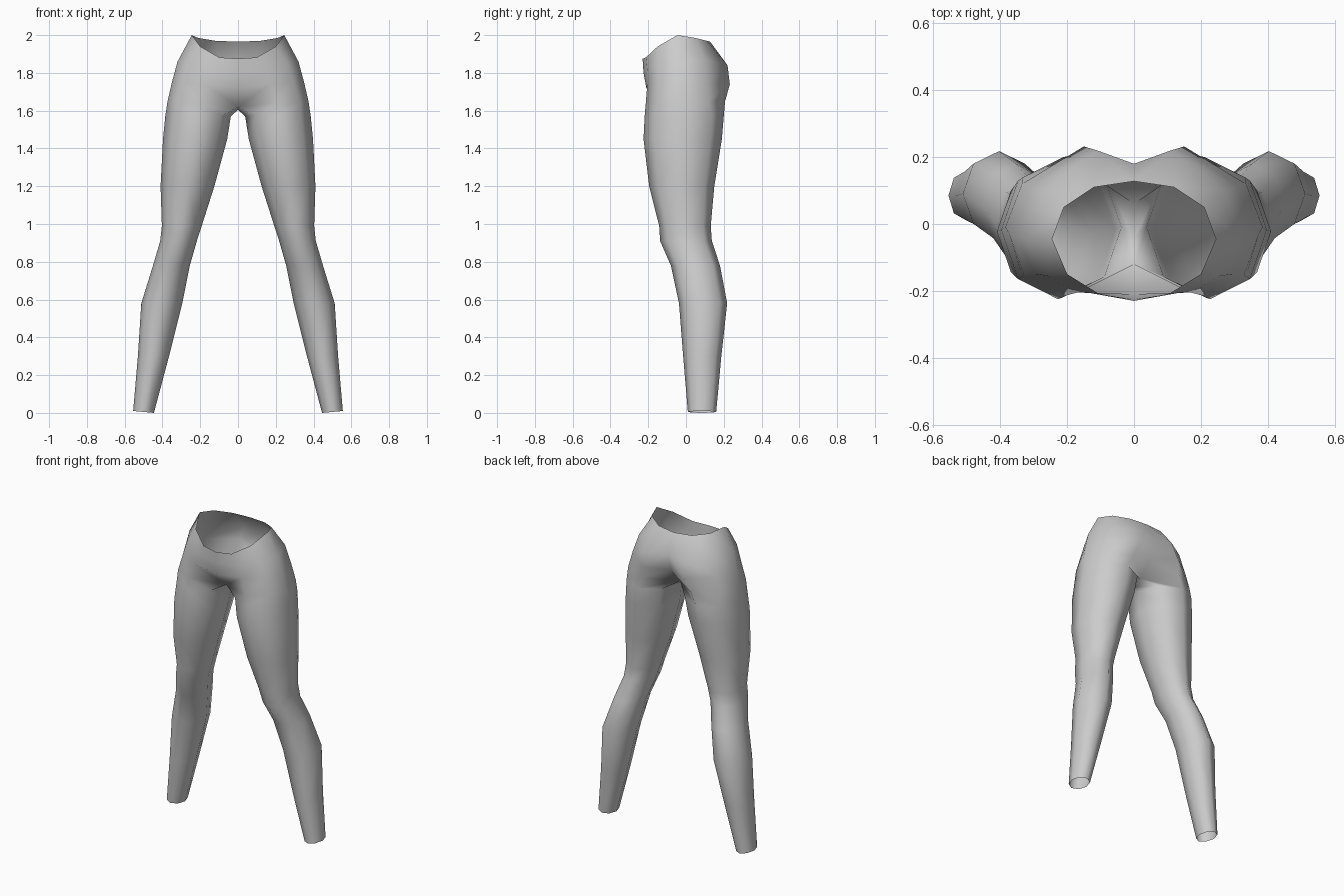
import bpy, bmesh, math

if "Cube" in bpy.data.objects:
    bpy.data.objects.remove(bpy.data.objects["Cube"])

fabric = bpy.data.materials.new("grey_fabric")
fabric.diffuse_color = (0.6, 0.6, 0.6, 1)
fabric.use_nodes = True
fabric.node_tree.nodes["Principled BSDF"].inputs["Base Color"].default_value = fabric.diffuse_color

# Leg sections: height, inner x, outer x, front y, back y
LEG = [
    (0.00, 0.445, 0.555, 0.010, 0.160),
    (0.30, 0.365, 0.530, -0.015, 0.187),
    (0.58, 0.295, 0.512, -0.037, 0.218),
    (0.78, 0.255, 0.450, -0.080, 0.180),
    (0.91, 0.218, 0.412, -0.137, 0.137),
    (0.99, 0.192, 0.403, -0.142, 0.131),
    (1.20, 0.125, 0.410, -0.195, 0.150),
    (1.45, 0.057, 0.397, -0.225, 0.190),
    (1.57, 0.038, 0.385, -0.219, 0.200),
]
# Hip sections: front centre, round the outer side, back centre
HIPS = [
    [(0, -.12, 1.62), (.20, -.213, 1.64), (.33, -.15, 1.64), (.373, -.03, 1.65),
     (.335, .12, 1.65), (.18, .207, 1.65), (0, .06, 1.62)],
    [(0, -.21, 1.72), (.17, -.205, 1.74), (.295, -.15, 1.75), (.35, -.04, 1.75),
     (.31, .11, 1.75), (.15, .232, 1.74), (0, .15, 1.72)],
    [(0, -.225, 1.80), (.14, -.205, 1.81), (.26, -.155, 1.85), (.32, -.045, 1.86),
     (.27, .10, 1.87), (.11, .22, 1.84), (0, .18, 1.84)],
    [(0, -.23, 1.875), (.10, -.212, 1.882), (.20, -.15, 1.94), (.245, -.045, 2.0),
     (.21, .05, 1.985), (.12, .11, 1.97), (0, .128, 1.965)],
]
SIDES = 8

bm = bmesh.new()


def bridge(low, high, closed):
    n = len(low)
    for i in range(n if closed else n - 1):
        j = (i + 1) % n
        bm.faces.new((low[i], low[j], high[j], high[i]))


# Leg tube, starting at the inner side and turning towards the front
rings = []
for z, xi, xo, yf, yb in LEG:
    ring = []
    for k in range(SIDES):
        a = 2 * math.pi * k / SIDES
        x = (xi + xo) / 2 - (xo - xi) / 2 * math.cos(a)
        y = (yf + yb) / 2 - (yb - yf) / 2 * math.sin(a)
        lift = 0.01 * (1 - math.cos(a)) / 2 if z == 0 else 0
        ring.append(bm.verts.new((x, y, z + lift)))
    rings.append(ring)
for low, high in zip(rings, rings[1:]):
    bridge(low, high, True)

# Hips: the crotch point closes the first section, the rest are half loops
loops = [[bm.verts.new(p) for p in loop] for loop in HIPS]
crotch = bm.verts.new((0, -0.04, 1.605))
bridge(rings[-1], [crotch] + loops[0], True)
for low, high in zip(loops, loops[1:]):
    bridge(low, high, False)

bmesh.ops.recalc_face_normals(bm, faces=bm.faces)
# Make the open shell face outward
outer = max(bm.faces, key=lambda f: f.calc_center_median().x)
if outer.normal.x < 0:
    bmesh.ops.reverse_faces(bm, faces=bm.faces)
for f in bm.faces:
    f.smooth = True

mesh = bpy.data.meshes.new("trousers")
bm.to_mesh(mesh)
bm.free()
mesh.materials.append(fabric)
trousers = bpy.data.objects.new("trousers", mesh)
bpy.context.collection.objects.link(trousers)

# Second leg and the other half of the hips
mirror = trousers.modifiers.new("mirror", 'MIRROR')
mirror.use_clip = True
mirror.merge_threshold = 0.001
